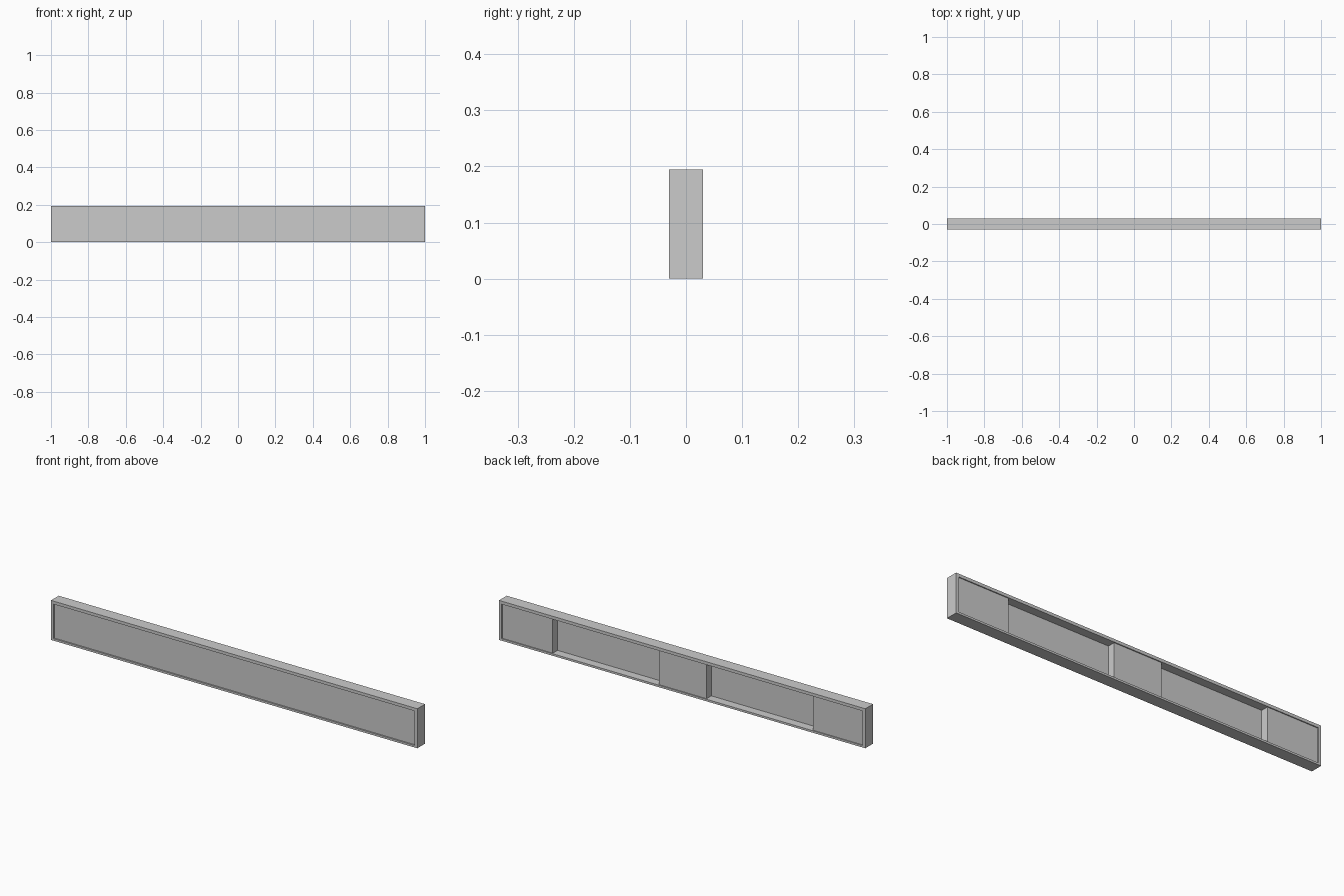
import bpy, bmesh

if "Cube" in bpy.data.objects:
    bpy.data.objects.remove(bpy.data.objects["Cube"])

L, D, H = 1.0, 0.03, 0.195          # half length, half depth, height
IX, Z0, Z1 = 0.985, 0.01, 0.18      # opening inside the frame
FRONT = -0.023                      # shared front plane of all panels


def finish(name, bm):
    bmesh.ops.recalc_face_normals(bm, faces=bm.faces)
    me = bpy.data.meshes.new(name)
    bm.to_mesh(me)
    bm.free()
    ob = bpy.data.objects.new(name, me)
    bpy.context.collection.objects.link(ob)
    return ob


def box(name, x0, x1, y0, y1, z0, z1):
    bm = bmesh.new()
    bmesh.ops.create_cube(bm, size=1)
    for v in bm.verts:
        v.co.x = x0 if v.co.x < 0 else x1
        v.co.y = y0 if v.co.y < 0 else y1
        v.co.z = z0 if v.co.z < 0 else z1
    return finish(name, bm)


# outer frame: mitred rectangular ring
bm = bmesh.new()
outer = [(-L, 0), (L, 0), (L, H), (-L, H)]
inner = [(-IX, Z0), (IX, Z0), (IX, Z1), (-IX, Z1)]
rings = [[bm.verts.new((x, y, z)) for x, z in pts]
         for pts, y in ((outer, -D), (outer, D), (inner, D), (inner, -D))]
for a in range(4):
    r, s = rings[a], rings[(a + 1) % 4]
    for i in range(4):
        j = (i + 1) % 4
        bm.faces.new((r[i], r[j], s[j], s[i]))
finish("frame", bm)

# thick blocks reaching almost to the back of the frame
for name, x0, x1 in (("left_block", -IX, -0.71),
                     ("centre_block", -0.13, 0.13),
                     ("right_block", 0.71, IX)):
    box(name, x0, x1, FRONT, 0.025, Z0, Z1)

# thin lens panels between the blocks, recessed at the back
for side in (-1, 1):
    for k, (a, b) in enumerate(((0.13, 0.42), (0.42, 0.71))):
        x0, x1 = sorted((side * a, side * b))
        box(f"lens_{'left' if side < 0 else 'right'}_{k + 1}",
            x0, x1, FRONT, -0.012, Z0, Z1)
